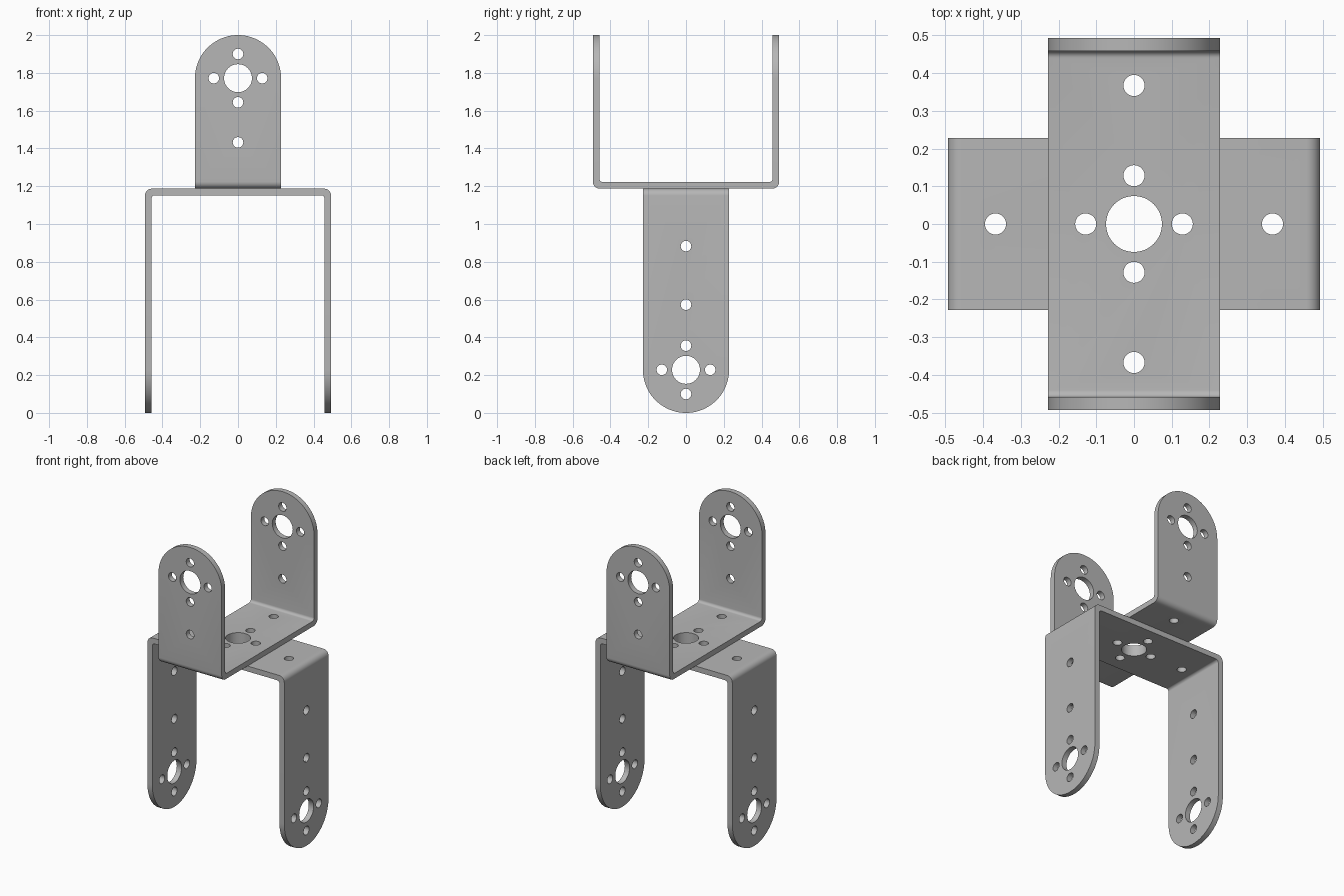
import bpy, bmesh, math
from mathutils import Matrix

if "Cube" in bpy.data.objects:
    bpy.data.objects.remove(bpy.data.objects["Cube"])

HALF_LEN, HALF_W, T = 0.493, 0.228, 0.035   # bracket half length, half width, sheet thickness
BIG, SMALL, RING = 0.074, 0.028, 0.128      # hole radii and small-hole ring distance
JOINT_Z = 1.187                             # plane where the two brackets meet

metal = bpy.data.materials.new("grey_metal")
metal.diffuse_color = (0.47, 0.47, 0.47, 1)
metal.use_nodes = True
metal.node_tree.nodes["Principled BSDF"].inputs["Base Color"].default_value = metal.diffuse_color


def arc(cx, cz, r, a0, a1, n):
    return [(cx + r * math.cos(math.radians(a0 + (a1 - a0) * i / n)),
             cz + r * math.sin(math.radians(a0 + (a1 - a0) * i / n))) for i in range(n + 1)]


def prism(name, outline, axis, lo, hi):
    """Extrude a 2D outline along the x, y or z axis."""
    def place(p, d):
        return {"x": (d, p[0], p[1]), "y": (p[0], d, p[1]), "z": (p[0], p[1], d)}[axis]
    bm = bmesh.new()
    a = [bm.verts.new(place(p, lo)) for p in outline]
    b = [bm.verts.new(place(p, hi)) for p in outline]
    bm.faces.new(a)
    bm.faces.new(b[::-1])
    for i in range(len(a)):
        j = (i + 1) % len(a)
        bm.faces.new((a[i], b[i], b[j], a[j]))
    bmesh.ops.recalc_face_normals(bm, faces=bm.faces)
    me = bpy.data.meshes.new(name)
    bm.to_mesh(me)
    bm.free()
    ob = bpy.data.objects.new(name, me)
    bpy.context.collection.objects.link(ob)
    return ob


def boolean(ob, cutter, op):
    m = ob.modifiers.new("cut", 'BOOLEAN')
    m.operation, m.solver, m.object = op, 'EXACT', cutter
    bpy.context.view_layer.objects.active = ob
    bpy.ops.object.modifier_apply(modifier=m.name)
    bpy.data.objects.remove(cutter)


def hole(ob, u, v, r, axis, lo, hi):
    n = 48 if r > 0.05 else 28
    boolean(ob, prism("hole_cutter", arc(u, v, r, 0, 360, n)[:-1], axis, lo, hi), 'DIFFERENCE')


def bracket(name, height, extra_holes, matrix):
    L, ro, ri = HALF_LEN, 0.037, 0.018
    # bent sheet: U profile with rounded corners
    right = [(L - T, height)]
    right += arc(L - T - ri, T + ri, ri, 0, -90, 6)
    outer = arc(L - ro, ro, ro, -90, 0, 8) + [(L, height)]
    left_inner = [(-x, z) for x, z in reversed(right)]
    left_outer = [(-x, z) for x, z in reversed(outer)]
    ob = prism(name, right + left_inner + left_outer + outer, "y", -0.3, 0.3)
    # trim to width with rounded arm ends
    c = height - HALF_W
    shape = arc(0, c, HALF_W, 0, 180, 40) + [(-HALF_W, -0.1), (HALF_W, -0.1)]
    boolean(ob, prism("trim_cutter", shape, "x", -1, 1), 'INTERSECT')
    # horn holes through both arms and through the base
    ring = [(0, 0, BIG)] + [(dx * RING, dy * RING, SMALL)
                            for dx, dy in ((1, 0), (-1, 0), (0, 1), (0, -1))]
    for u, v, r in ring:
        hole(ob, u, c + v, r, "x", -1, 1)
        hole(ob, u, v, r, "z", -0.1, 0.1)
    for z in extra_holes:
        hole(ob, 0, z, SMALL, "x", -1, 1)
    for x in (-0.367, 0.367):
        hole(ob, x, 0, SMALL, "z", -0.1, 0.1)
    # place, colour and shade
    ob.data.transform(matrix)
    ob.data.materials.clear()
    ob.data.materials.append(metal)
    bpy.ops.object.select_all(action='DESELECT')
    ob.select_set(True)
    bpy.context.view_layer.objects.active = ob
    bpy.ops.object.shade_smooth_by_angle(angle=math.radians(30))


up = Matrix.Translation((0, 0, JOINT_Z))
bracket("upper_bracket", 2 - JOINT_Z, [0.245], up @ Matrix.Rotation(math.pi / 2, 4, 'Z'))
bracket("lower_bracket", JOINT_Z, [0.304, 0.614], up @ Matrix.Rotation(math.pi, 4, 'X'))
